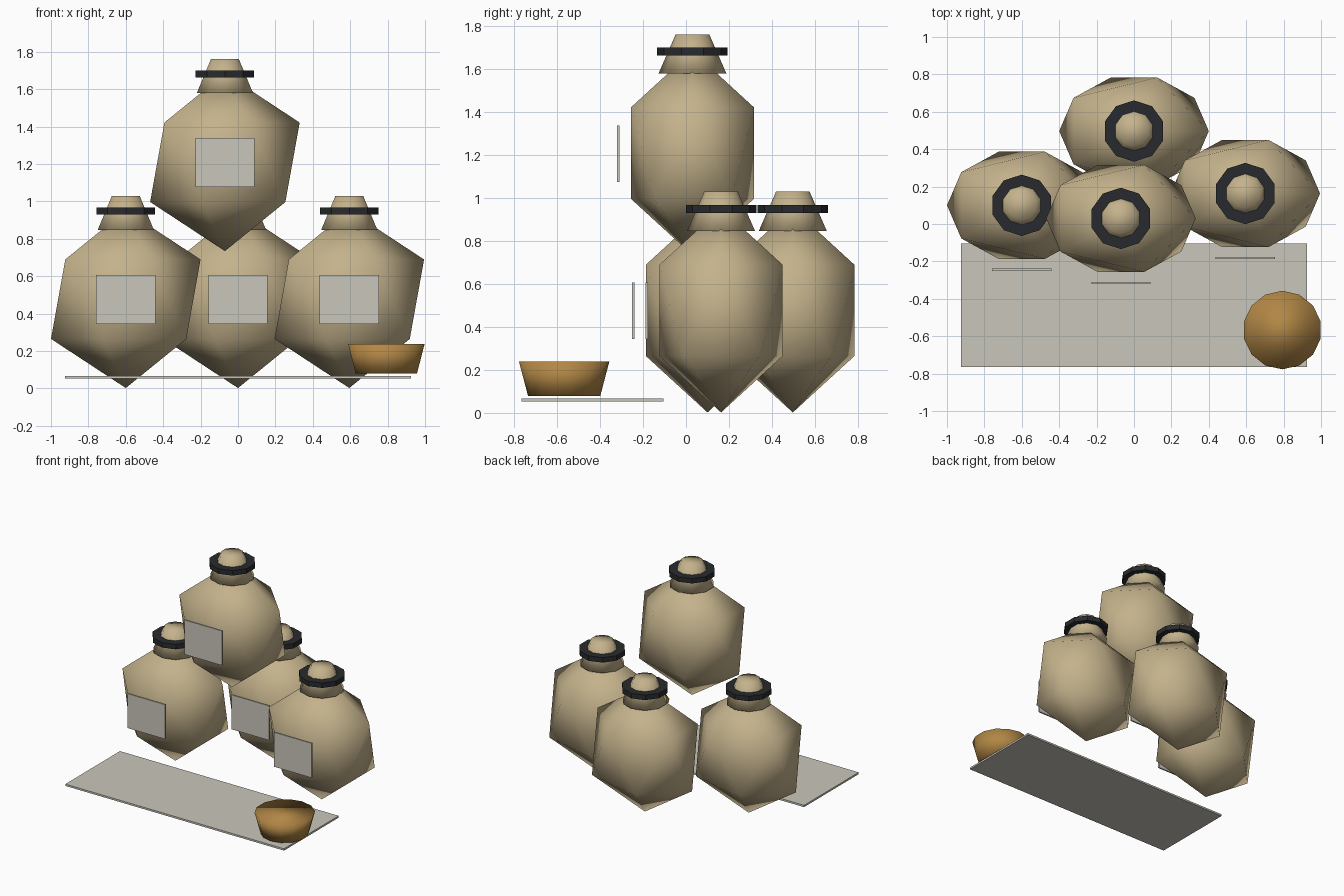
import bpy, bmesh
from mathutils import Matrix, Vector

if "Cube" in bpy.data.objects:
    bpy.data.objects.remove(bpy.data.objects["Cube"])


def material(name, rgb):
    m = bpy.data.materials.new(name)
    m.diffuse_color = (*rgb, 1)
    m.use_nodes = True
    m.node_tree.nodes["Principled BSDF"].inputs["Base Color"].default_value = m.diffuse_color
    return m


BURLAP = material("burlap tan", (0.55, 0.445, 0.26))
TIE = material("black tie", (0.021, 0.023, 0.026))
PAPER = material("pale grey", (0.59, 0.57, 0.50))
WOOD = material("amber wood", (0.44, 0.24, 0.06))


def finish(name, bm, mat, loc, smooth):
    for f in bm.faces:
        f.smooth = smooth
    me = bpy.data.meshes.new(name)
    bm.to_mesh(me)
    bm.free()
    me.materials.append(mat)
    ob = bpy.data.objects.new(name, me)
    ob.location = loc
    bpy.context.collection.objects.link(ob)
    return ob


def cone(name, sides, r1, r2, z0, z1, loc, mat, smooth=True):
    bm = bmesh.new()
    bmesh.ops.create_cone(bm, cap_ends=True, segments=sides, radius1=r1, radius2=r2,
                          depth=z1 - z0)
    bmesh.ops.translate(bm, verts=bm.verts, vec=(0, 0, (z0 + z1) / 2))
    return finish(name, bm, mat, loc, smooth)


def box(name, size, loc, mat):
    bm = bmesh.new()
    bmesh.ops.create_cube(bm, size=1)
    bmesh.ops.scale(bm, verts=bm.verts, vec=size)
    return finish(name, bm, mat, loc, False)


def sack(name, x, y, z):
    base = Vector((x, y, z))
    # body: stretched twenty-sided ball
    bm = bmesh.new()
    bmesh.ops.create_icosphere(bm, subdivisions=1, radius=1)
    bmesh.ops.scale(bm, verts=bm.verts, vec=(0.447, 0.337, 0.475))
    finish(name + "_body", bm, BURLAP, base + Vector((0, 0, 0.477)), True)
    # gathered neck, tie ring and front label
    cone(name + "_neck", 10, 0.158, 0.078, 0.847, 1.03, base, BURLAP)
    cone(name + "_tie", 10, 0.164, 0.164, 0.93, 0.968, base, TIE, False)
    box(name + "_label", (0.316, 0.012, 0.263), base + Vector((0, -0.345, 0.475)), PAPER)


# three sacks on the ground, one stacked on top
sack("left_sack", -0.6, 0.10, 0)
sack("back_sack", 0.0, 0.497, 0)
sack("right_sack", 0.595, 0.163, 0)
sack("top_sack", -0.07, 0.03, 0.732)

# floor mat
box("mat", (1.85, 0.66, 0.014), (0, -0.435, 0.06), PAPER)

# bowl
cone("bowl", 14, 0.168, 0.21, 0.079, 0.238, (0.793, -0.567, 0), WOOD)
